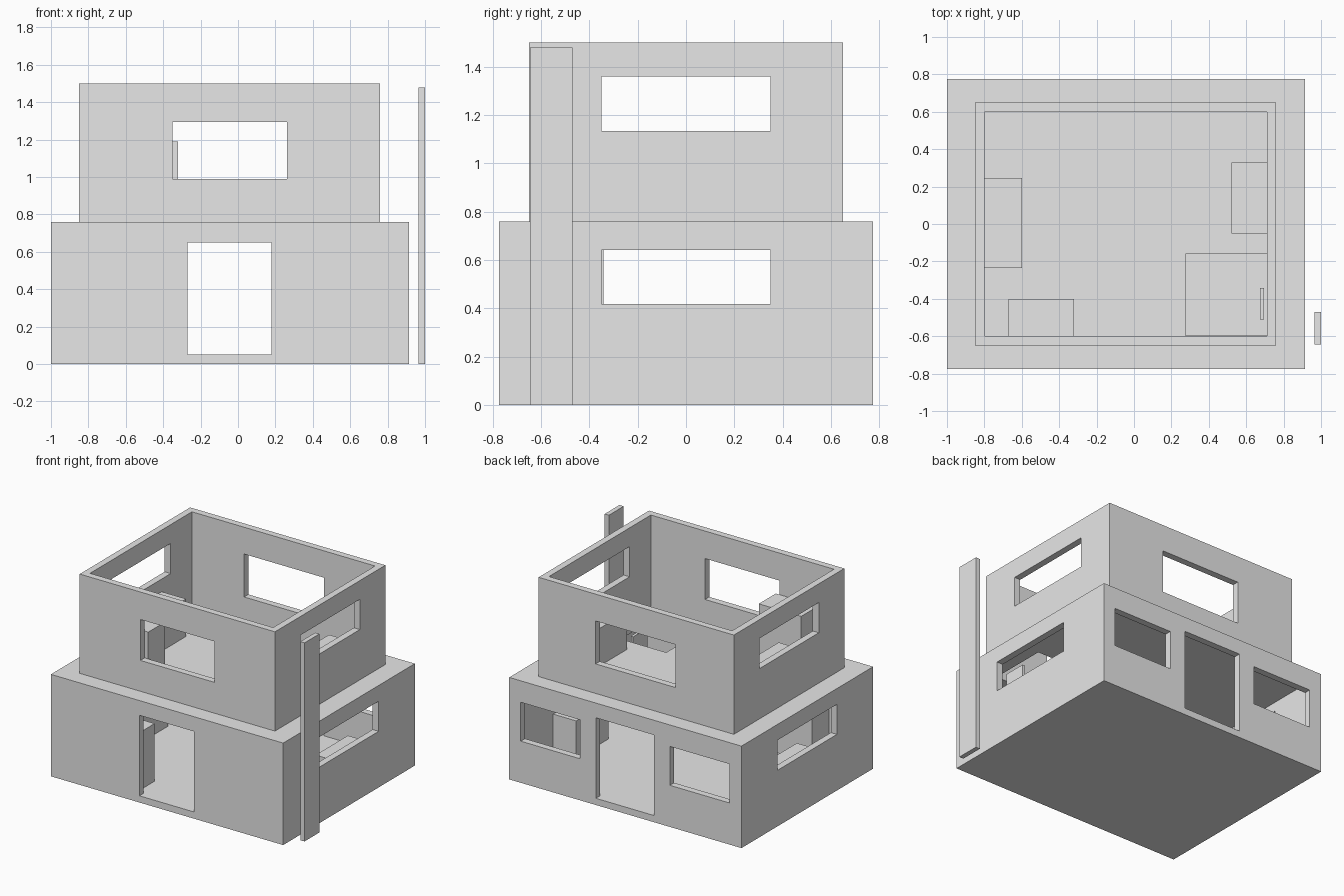
import bpy
import bmesh

default_cube = bpy.data.objects.get("Cube")
if default_cube:
    bpy.data.objects.remove(default_cube, do_unlink=True)

grey = bpy.data.materials.new("light_grey")
grey.use_nodes = True
grey.diffuse_color = (0.8, 0.8, 0.8, 1)
grey.node_tree.nodes["Principled BSDF"].inputs["Base Color"].default_value = (0.8, 0.8, 0.8, 1)


def box(name, xs, ys, zs):
    """Flat-shaded box from its extents on each axis."""
    bm = bmesh.new()
    bmesh.ops.create_cube(bm, size=1)
    for v in bm.verts:
        for axis, (low, high) in enumerate((xs, ys, zs)):
            v.co[axis] = high if v.co[axis] > 0 else low
    mesh = bpy.data.meshes.new(name)
    bm.to_mesh(mesh)
    bm.free()
    mesh.materials.append(grey)
    obj = bpy.data.objects.new(name, mesh)
    bpy.context.scene.collection.objects.link(obj)
    return obj


def carve(obj, openings):
    """Cut box-shaped openings out of an object and discard the cutters."""
    cutters = []
    for extents in openings:
        cutter = box("cutter", *extents)
        cutter.hide_render = True
        mod = obj.modifiers.new("opening", 'BOOLEAN')
        mod.operation = 'DIFFERENCE'
        mod.solver = 'EXACT'
        mod.object = cutter
        cutters.append(cutter)
    bpy.context.view_layer.update()
    depsgraph = bpy.context.evaluated_depsgraph_get()
    result = bpy.data.meshes.new_from_object(obj.evaluated_get(depsgraph))
    obj.modifiers.clear()
    obj.data = result
    for cutter in cutters:
        bpy.data.objects.remove(cutter, do_unlink=True)


WALL = 0.05
FLOOR = 0.76
front, back = (-1, -0.4), (0.4, 1)
side_span = (-0.35, 0.35)

# Ground storey: hollow room, doors, windows and a ceiling hatch
lower = box("lower_storey", (-1, 0.915), (-0.775, 0.775), (0, FLOOR))
carve(lower, [
    ((-1 + WALL, 0.915 - WALL), (-0.775 + WALL, 0.775 - WALL), (WALL, FLOOR - WALL)),
    ((-0.27, 0.18), front, (WALL, 0.65)),
    ((-0.28, 0.2), back, (WALL, 0.65)),
    ((0.33, 0.82), back, (0.31, 0.6)),
    ((-0.9, -0.41), back, (0.31, 0.6)),
    ((-1.2, 1.2), side_span, (0.418, 0.642)),
    ((0.275, 0.71), (-0.597, -0.16), (0.6, 0.9)),
])

# Upper storey: open-topped walls with four windows
upper = box("upper_storey", (-0.85, 0.76), (-0.65, 0.65), (FLOOR, 1.5))
carve(upper, [
    ((-0.85 + WALL, 0.76 - WALL), (-0.65 + WALL, 0.65 - WALL), (0.6, 1.7)),
    ((-0.35, 0.263), front, (0.99, 1.295)),
    ((-0.37, 0.29), back, (0.98, 1.3)),
    ((-1.2, 1.2), side_span, (1.135, 1.36)),
])

# Matching furniture on both floors, set against the walls
for label, floor, left, right, front_wall in (
        ("lower", WALL, -0.95, 0.865, -0.725),
        ("upper", FLOOR, -0.8, 0.71, -0.6)):
    box(label + "_bench", (left, left + 0.2), (-0.235, 0.245), (floor, floor + 0.28))
    box(label + "_counter", (right - 0.19, right), (-0.05, 0.33), (floor, floor + 0.28))
    box(label + "_cabinet", (-0.67, -0.32), (front_wall, front_wall + 0.2), (floor, floor + 0.43))

# Ladder board under the hatch and the free-standing outer post
box("ladder_board", (0.675, 0.695), (-0.51, -0.342), (WALL, 0.7))
box("outer_post", (0.965, 1), (-0.645, -0.47), (0, 1.48))
